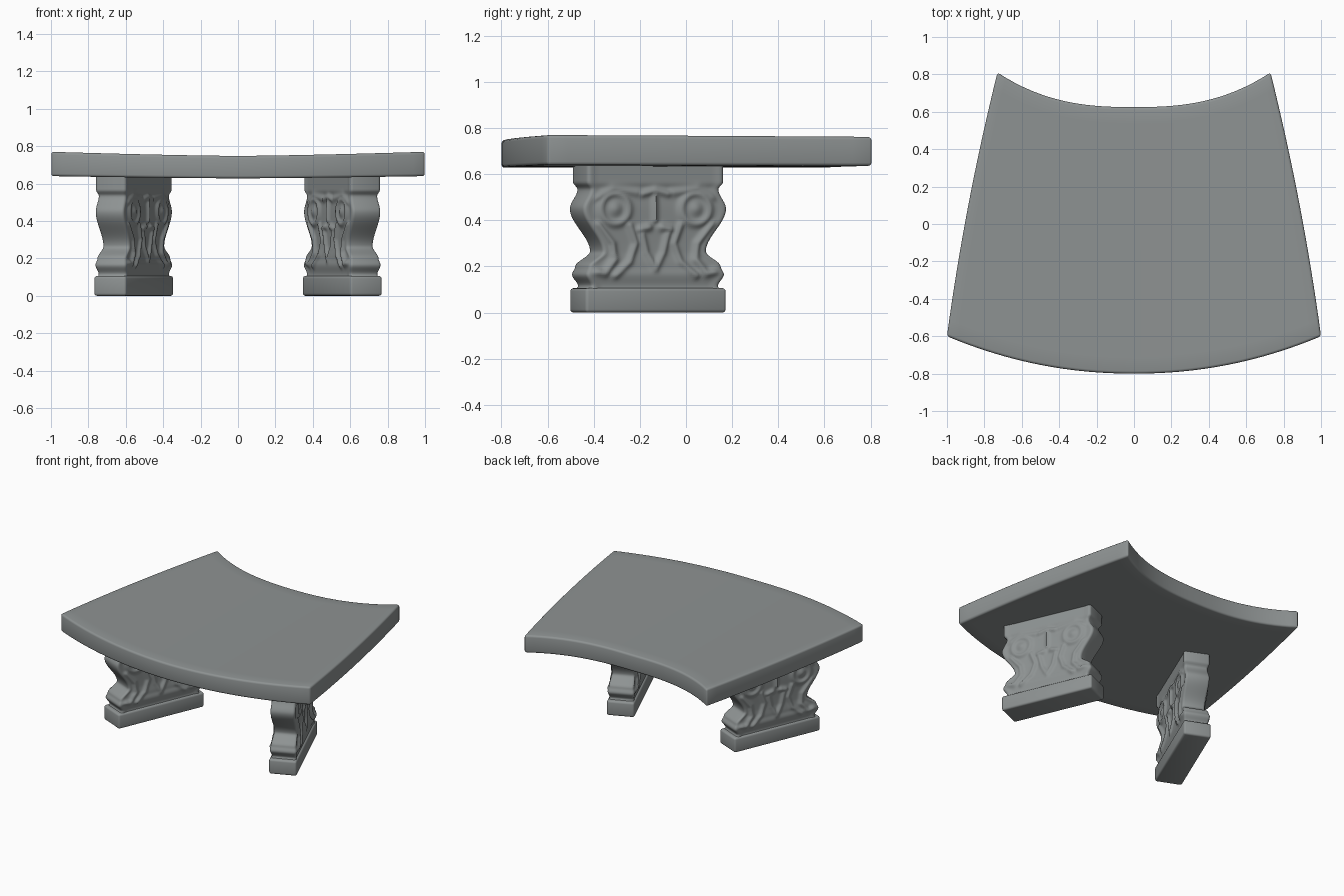
import bpy, bmesh, math
from mathutils import Vector

cube = bpy.data.objects.get("Cube")
if cube:
    bpy.data.objects.remove(cube, do_unlink=True)

stone = bpy.data.materials.new("grey stone")
stone.use_nodes = True
stone.diffuse_color = (0.27, 0.29, 0.29, 1)
bsdf = stone.node_tree.nodes["Principled BSDF"]
bsdf.inputs["Base Color"].default_value = (0.27, 0.29, 0.29, 1)
bsdf.inputs["Roughness"].default_value = 0.8


def finish(bm, name, bevel=0, angle=40):
    """Turn a bmesh into a smooth stone object with softened edges."""
    bmesh.ops.recalc_face_normals(bm, faces=bm.faces)
    mesh = bpy.data.meshes.new(name)
    bm.to_mesh(mesh)
    bm.free()
    mesh.materials.append(stone)
    obj = bpy.data.objects.new(name, mesh)
    bpy.context.collection.objects.link(obj)
    bpy.ops.object.select_all(action='DESELECT')
    obj.select_set(True)
    bpy.context.view_layer.objects.active = obj
    if bevel:
        mod = obj.modifiers.new("soft edges", 'BEVEL')
        mod.width, mod.segments = bevel, 3
        mod.limit_method, mod.angle_limit = 'ANGLE', math.radians(angle)
        bpy.ops.object.modifier_apply(modifier=mod.name)
    bpy.ops.object.shade_smooth_by_angle(angle=math.radians(angle))
    return obj


# Seat: curved slab, bowed front, hollow back, slight sag in the middle
def seat_point(s, t, low):
    x = s * (1 - 0.27 * t + 0.08 * t * (1 - t))
    front = -0.8 + 0.2 * abs(s) ** 2.1
    back = 0.625 + 0.185 * abs(s) ** 2.6
    z = (0.628 if low else 0.748) + (0.012 if low else 0.022) * abs(x) ** 1.4
    return Vector((x, front + (back - front) * t, z))


bm = bmesh.new()
NS, NT = 32, 16
layers = [[[bm.verts.new(seat_point(2 * i / NS - 1, j / NT, low)) for i in range(NS + 1)]
           for j in range(NT + 1)] for low in (True, False)]
for grid in layers:
    for j in range(NT):
        for i in range(NS):
            bm.faces.new((grid[j][i], grid[j][i + 1], grid[j + 1][i + 1], grid[j + 1][i]))
rims = [g[0] + [r[-1] for r in g[1:]] + g[-1][-2::-1] + [r[0] for r in g[-2:0:-1]] for g in layers]
for k in range(len(rims[0])):
    n = (k + 1) % len(rims[0])
    bm.faces.new((rims[0][k], rims[0][n], rims[1][n], rims[1][k]))
finish(bm, "seat", 0.014, 50)

# Leg profile: height, half length, half thickness
PROFILE = [(0.09, 0.315, 0.086), (0.115, 0.3, 0.082), (0.165, 0.325, 0.09), (0.2, 0.312, 0.084),
           (0.265, 0.245, 0.078), (0.45, 0.338, 0.083), (0.535, 0.303, 0.08),
           (0.565, 0.322, 0.088), (0.66, 0.322, 0.088)]


def leg_size(z):
    for a, b in zip(PROFILE, PROFILE[1:]):
        if z <= b[0]:
            f = (z - a[0]) / (b[0] - a[0])
            f = f * f * (3 - 2 * f)
            return a[1] + (b[1] - a[1]) * f, a[2] + (b[2] - a[2]) * f
    return PROFILE[-1][1:]


# Carved ridges on one half of the panel: height, width, path
RIDGES = [
    (0.016, 0.016, [(0.27, 0.38), (0.2, 0.3), (0.19, 0.23), (0.24, 0.17), (0.29, 0.18)]),
    (0.014, 0.014, [(0.12, 0.38), (0.09, 0.3), (0.12, 0.22), (0.19, 0.16)]),
    (0.014, 0.014, [(0.06, 0.34), (0.04, 0.26), (0, 0.19)]),
    (0.016, 0.016, [(0.03, 0.37), (0.07, 0.36)]),
    (0.016, 0.015, [(0, 0.53), (0.06, 0.515)]),
    (0.014, 0.012, [(0, 0.53), (0, 0.4)]),
    (0.012, 0.018, [(0.08, 0.52), (0.2, 0.535), (0.27, 0.5)]),
]


def segment_distance(p, a, b):
    a, b = Vector(a), Vector(b)
    d = b - a
    f = max(0, min(1, (p - a).dot(d) / d.length_squared))
    return (p - a - d * f).length


def relief(u, z):
    p = Vector((abs(u), z))
    high = 0
    for height, width, path in RIDGES:
        d = min(segment_distance(p, a, b) for a, b in zip(path, path[1:]))
        high = max(high, height * math.exp(-(d / width) ** 2))
    # Volute: ring with a raised eye
    r = (p - Vector((0.19, 0.45))).length
    ring = 0.014 * math.exp(-((r - 0.066) / 0.016) ** 2) + 0.015 * math.exp(-(r / 0.032) ** 2)
    return max(high, ring)


def leg_loop(z, cols=56, r=0.016):
    """Rounded rectangle around the leg with carving on both long faces."""
    half, thick = leg_size(z)
    side = []
    for i in range(cols + 1):
        u = (2 * i / cols - 1) * (half - r)
        fade = min(1, (half - r - abs(u)) / 0.03)
        side.append((u, thick - 0.004 * fade + relief(u, z) * fade))
    corner = [(half - r + r * math.sin(a), thick - r + r * math.cos(a))
              for a in (math.pi / 6, math.pi / 3, math.pi / 2)]
    side = [(-u, v) for u, v in reversed(corner)] + side + corner
    return [Vector((v, u, z)) for u, v in side] + [Vector((-v, -u, z)) for u, v in side]


ROWS = 72
LOOPS = [leg_loop(0.09 + 0.57 * k / ROWS) for k in range(ROWS + 1)]

for side, word in ((1, "left"), (-1, "right")):
    # Carved support
    bm = bmesh.new()
    rings = [[bm.verts.new(p) for p in loop] for loop in LOOPS]
    for lo, hi in zip(rings, rings[1:]):
        for k in range(len(lo)):
            n = (k + 1) % len(lo)
            bm.faces.new((lo[k], lo[n], hi[n], hi[k]))
    bm.faces.new(rings[0])
    bm.faces.new(rings[-1])
    support = finish(bm, word + "_carved_support", angle=60)

    # Plinth
    bm = bmesh.new()
    bmesh.ops.create_cube(bm, size=1)
    for v in bm.verts:
        v.co = (v.co.x * 0.186, v.co.y * 0.662, (v.co.z + 0.5) * 0.106)
    plinth = finish(bm, word + "_plinth", 0.014)

    for part in (support, plinth):
        part.location = (side * 0.557, -0.165, 0)
        part.rotation_euler.z = side * math.radians(23)
